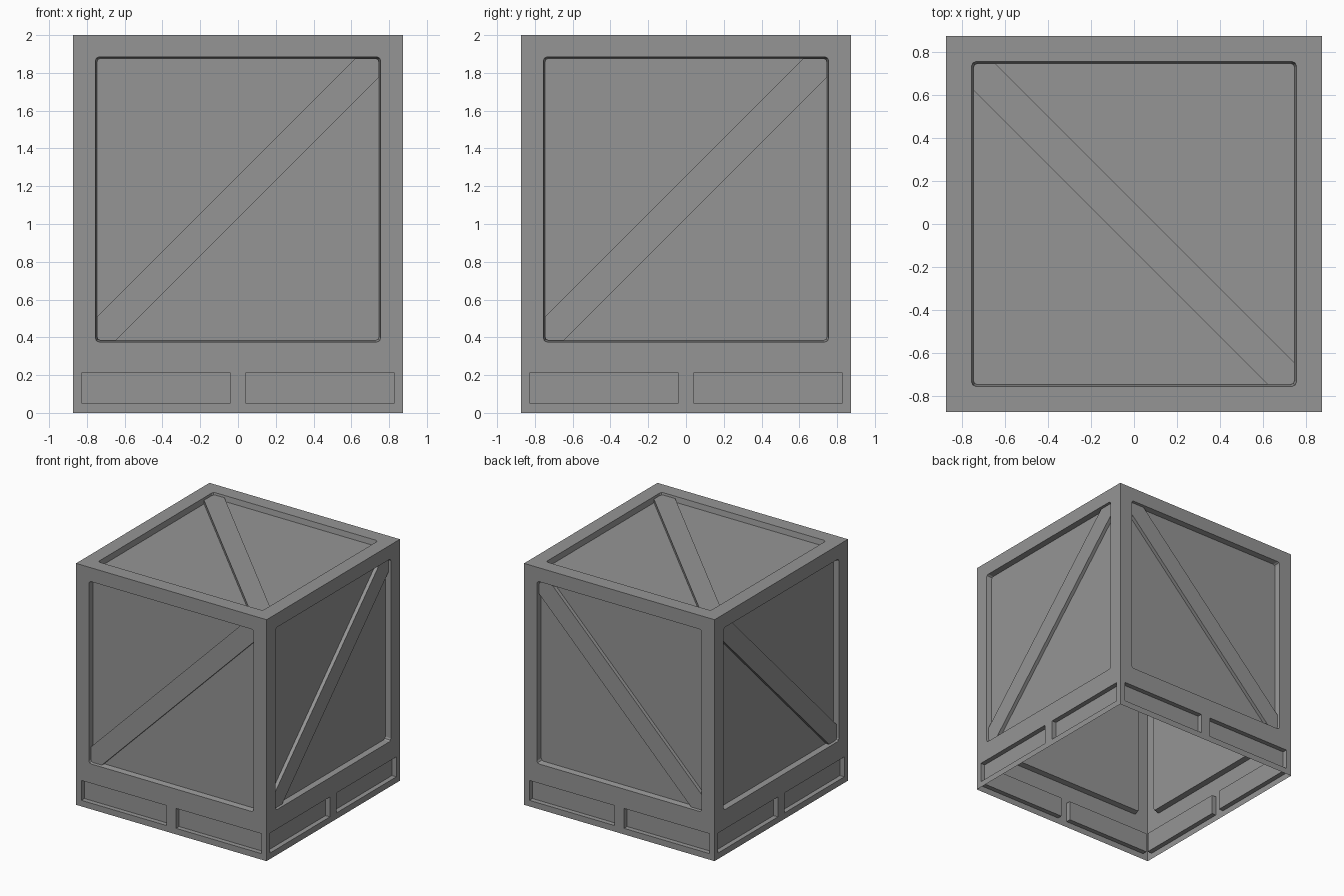
import bpy, bmesh, math
from mathutils import Vector

cube = bpy.data.objects.get("Cube")
if cube:
    bpy.data.objects.remove(cube, do_unlink=True)

HALF, HEIGHT = 0.873, 2.0
PANEL, PANEL_V = 0.755, 1.13       # half size and centre height of the large panels
DEPTH, SLOT_DEPTH, BRACE = 0.045, 0.04, 0.03
X, Y, Z = Vector((1, 0, 0)), Vector((0, 1, 0)), Vector((0, 0, 1))

grey = bpy.data.materials.new("crate_grey")
grey.use_nodes = True
grey.diffuse_color = (0.3, 0.3, 0.3, 1)
grey.node_tree.nodes["Principled BSDF"].inputs["Base Color"].default_value = (0.3, 0.3, 0.3, 1)


def rectangle(u0, u1, v0, v1, radius=0.0):
    """Corner points of a rectangle, rounded when a radius is given."""
    corners = [(u1, v1, -1, -1), (u0, v1, 1, -1), (u0, v0, 1, 1), (u1, v0, -1, 1)]
    if not radius:
        return [c[:2] for c in corners]
    points = []
    for i, (u, v, su, sv) in enumerate(corners):
        for step in range(3):
            a = math.pi / 2 * (i + step / 2)
            points.append((u + radius * (su + math.cos(a)), v + radius * (sv + math.sin(a))))
    return points


def make_wall(name, origin, u_axis, v_axis, normal, v_range, panel_v, slots):
    """One thin pressed wall: frame, recessed panel, diagonal brace and slots."""
    bm = bmesh.new()

    def ring(points, depth=0.0):
        return [bm.verts.new(origin + u_axis * u + v_axis * v - normal * depth) for u, v in points]

    def link(verts):
        return [bm.edges.new((a, b)) for a, b in zip(verts, verts[1:] + verts[:1])]

    def recess(rim, points, depth):
        floor = ring(points, depth)
        n = len(rim)
        for i in range(n):
            j = (i + 1) % n
            bm.faces.new((rim[i], rim[j], floor[j], floor[i]))
        return bm.faces.new(floor)

    # Flat frame around the openings
    def opening(shrink):
        s = PANEL - shrink
        return rectangle(-s, s, panel_v - s, panel_v + s, 0.02)

    slot_shapes = []
    if slots:
        slot_shapes = [rectangle(-0.825, -0.043, 0.05, 0.215), rectangle(0.043, 0.825, 0.05, 0.215)]
    rims = [ring(opening(0))] + [ring(s) for s in slot_shapes]
    edges = link(ring(rectangle(-HALF, HALF, *v_range)))
    for rim in rims:
        edges += link(rim)
    bmesh.ops.triangle_fill(bm, edges=edges, use_beauty=True)

    # Recessed slots and panel
    for rim, shape in zip(rims[1:], slot_shapes):
        recess(rim, shape, SLOT_DEPTH)
    floor = recess(rims[0], opening(0.008), DEPTH)

    # Diagonal brace, cut from the panel and raised
    across = (v_axis - u_axis).normalized()
    centre = origin + v_axis * panel_v
    pieces = [floor]
    for offset in (-0.10, 0.125):
        geom = pieces + list({e for f in pieces for e in f.edges} | {v for f in pieces for v in f.verts})
        cut = bmesh.ops.bisect_plane(bm, geom=geom, plane_no=across,
                                     plane_co=centre + v_axis * offset)
        pieces = [g for g in cut["geom"] if isinstance(g, bmesh.types.BMFace)]
    middle = min(pieces, key=lambda f: abs((f.calc_center_median() - centre).dot(across)))
    raised = bmesh.ops.extrude_face_region(bm, geom=[middle])
    bmesh.ops.translate(bm, vec=normal * BRACE,
                        verts=[g for g in raised["geom"] if isinstance(g, bmesh.types.BMVert)])

    # Turn every face outward
    bmesh.ops.recalc_face_normals(bm, faces=bm.faces[:])
    if sum(f.normal.dot(normal) * f.calc_area() for f in bm.faces) < 0:
        bmesh.ops.reverse_faces(bm, faces=bm.faces[:])
    mesh = bpy.data.meshes.new(name)
    bm.to_mesh(mesh)
    bm.free()
    mesh.materials.append(grey)
    bpy.context.collection.objects.link(bpy.data.objects.new(name, mesh))


# Four side walls, open underneath
for name, along, normal in (("front_wall", X, -Y), ("back_wall", X, Y),
                            ("left_wall", Y, X), ("right_wall", Y, -X)):
    make_wall(name, normal * HALF, along, Z, normal, (0, HEIGHT), PANEL_V, True)

# Lid
make_wall("lid", Z * HEIGHT, X, -Y, Z, (-HALF, HALF), 0, False)
